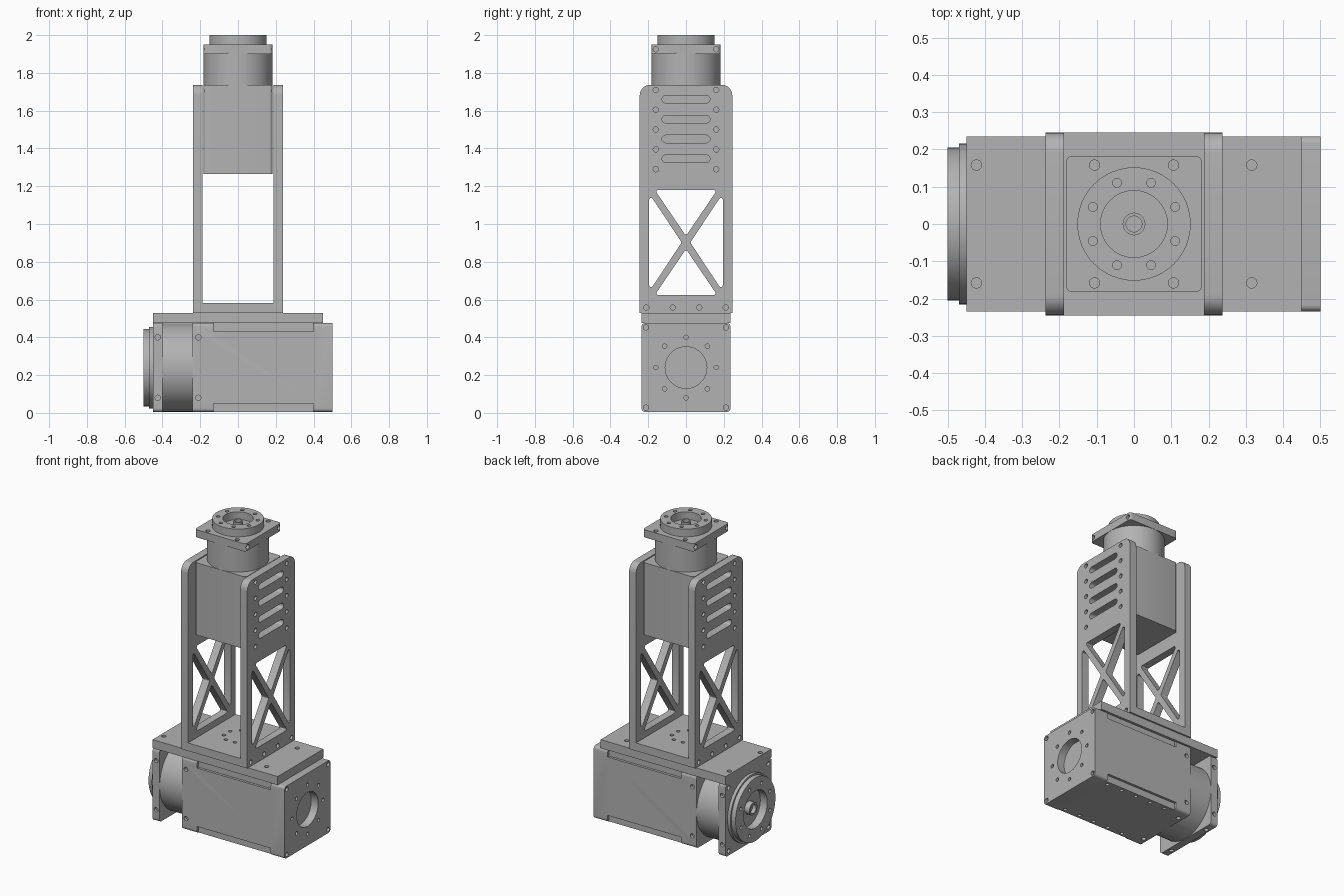
import bpy, bmesh
from math import cos, sin, pi
from mathutils import Matrix, Vector

old = bpy.data.objects.get("Cube")
if old:
    bpy.data.objects.remove(old)

metal = bpy.data.materials.new("machined_grey")
metal.use_nodes = True
GREY = (0.45, 0.45, 0.45, 1)
metal.diffuse_color = GREY
metal.node_tree.nodes["Principled BSDF"].inputs["Base Color"].default_value = GREY

# Extrusion frames: profile (u, v) pushed along the named axis
ALONG_Z = Matrix.Identity(4)
ALONG_X = Matrix(((0, 0, 1, 0), (1, 0, 0, 0), (0, 1, 0, 0), (0, 0, 0, 1)))
ALONG_Y = Matrix(((1, 0, 0, 0), (0, 0, 1, 0), (0, 1, 0, 0), (0, 0, 0, 1)))


def circle(r, cx=0, cy=0, n=14):
    return [(cx + r * cos(2 * pi * i / n), cy + r * sin(2 * pi * i / n)) for i in range(n)]


def rounded(points, r, steps=5):
    """Polygon with every corner replaced by a circular fillet."""
    pts, out = [Vector(p) for p in points], []
    for i, c in enumerate(pts):
        d0 = (pts[i - 1] - c).normalized()
        d1 = (pts[(i + 1) % len(pts)] - c).normalized()
        half = d0.angle(d1) / 2
        reach, w = r * cos(half) / sin(half), sin(half)
        a, b = c + d0 * reach, c + d1 * reach
        for k in range(steps + 1):
            t = k / steps
            f, g, h = (1 - t) ** 2, 2 * t * (1 - t) * w, t * t
            out.append(tuple((a * f + c * g + b * h) / (f + g + h)))
    return out


def rect(u0, u1, v0, v1, r=0.0):
    pts = [(u0, v0), (u1, v0), (u1, v1), (u0, v1)]
    return rounded(pts, r) if r else pts


def mesh_object(name, prisms, frame):
    bm = bmesh.new()
    for pts, a, b, axis in prisms:
        m = frame @ axis
        low = [bm.verts.new(m @ Vector((u, v, a))) for u, v in pts]
        top = [bm.verts.new(m @ Vector((u, v, b))) for u, v in pts]
        bm.faces.new(low[::-1])
        bm.faces.new(top)
        for i in range(len(pts)):
            j = (i + 1) % len(pts)
            bm.faces.new((low[i], low[j], top[j], top[i]))
    bmesh.ops.recalc_face_normals(bm, faces=bm.faces)
    mesh = bpy.data.meshes.new(name)
    bm.to_mesh(mesh)
    bm.free()
    ob = bpy.data.objects.new(name, mesh)
    bpy.context.collection.objects.link(ob)
    return ob


def part(name, prism, cuts=(), frame=ALONG_Z):
    """One extruded part with pockets and holes cut out of it."""
    ob = mesh_object(name, [prism], frame)
    ob.data.materials.append(metal)
    bpy.ops.object.select_all(action='DESELECT')
    bpy.context.view_layer.objects.active = ob
    ob.select_set(True)
    if cuts:
        tool = mesh_object(name + "_cutter", cuts, frame)
        tool.hide_render = True
        mod = ob.modifiers.new("holes", 'BOOLEAN')
        mod.operation, mod.solver, mod.object = 'DIFFERENCE', 'EXACT', tool
        bpy.ops.object.modifier_apply(modifier=mod.name)
        bpy.data.objects.remove(tool)
    bpy.ops.object.shade_smooth_by_angle(angle=pi / 6)
    return ob


SIDES = (-1, 1)
HOLE = 0.014


def side_holes(half, w, axes):
    """Blind screw holes in the flanks of a square block."""
    cuts = []
    for axis in axes:
        for s in SIDES:
            for q in SIDES:
                spot = (q * 0.16, w) if axis is not ALONG_Z else (0, 0)
                a, b = sorted((s * (half - 0.02), s * (half + 0.02)))
                cuts.append((circle(HOLE, *spot), a, b, axis))
    return cuts


def ring_holes(radius, a, b, turn=0.0):
    return [(circle(HOLE * 0.85, radius * cos(turn + i * pi / 4), radius * sin(turn + i * pi / 4)),
             a, b, ALONG_Z) for i in range(8)]


def actuator(name, frame, half, length, neck, steps, axes, body_cuts, flange_spots):
    """Square motor body, round neck, square flange and stepped output disc."""
    flange = length + neck
    face = flange + 0.05
    block = rect(-half, half, -half, half, 0.018)
    part(name + "_body", (block, 0, length, ALONG_Z),
         side_holes(half, length - 0.03, axes) + body_cuts, frame)
    part(name + "_neck", (circle(half - 0.001, n=64), length, flange, ALONG_Z), (), frame)
    part(name + "_flange", (block, flange, face, ALONG_Z),
         side_holes(half, flange + 0.025, axes)
         + [(circle(HOLE, u, v), face - 0.02, face + 0.02, ALONG_Z) for u, v in flange_spots], frame)
    # Output disc: bolt circle, central pocket and hollow hub
    base = face
    outer = steps[-1][0]
    for i, (radius, height) in enumerate(steps):
        top = face + height
        cuts = [(circle(outer * 0.59, n=48), base - 0.02, top + 0.02, ALONG_Z)]
        if i == len(steps) - 1:
            cuts += ring_holes(outer * 0.785, top - 0.02, top + 0.02, pi / 8)
        part(f"{name}_disc_{i + 1}", (circle(radius, n=64), base, top, ALONG_Z), cuts, frame)
        base = top
    part(name + "_hub", (circle(outer * 0.2, n=32), face, base - 0.015, ALONG_Z),
         [(circle(outer * 0.14, n=24), face + 0.01, base + 0.02, ALONG_Z)], frame)


# Lower actuator lies along the x axis, output towards -x
lower_frame = Matrix(((0, 0, -1, 0.5), (1, 0, 0, 0), (0, 1, 0, 0.24), (0, 0, 0, 1)))
lower_half = 0.235
lower_cuts = [(circle(0.11, n=48), -0.02, 0.05, ALONG_Z)] + ring_holes(0.16, -0.02, 0.02)
for s in SIDES:
    for q in SIDES:
        lower_cuts.append((circle(HOLE, s * 0.212, q * 0.212), -0.02, 0.02, ALONG_Z))
        u = sorted((s * 0.219, s * 0.26))
        v = sorted((q * 0.19, q * 0.26))
        lower_cuts.append((rect(*u, *v), 0.1, 0.63, ALONG_Z))
    # Row of screws under each long edge
    for i in range(5):
        lower_cuts.append((circle(HOLE * 0.8, s * 0.195, 0.13 + 0.11 * i), -0.26, -0.22, ALONG_Y))
corners = [(s * 0.205, q * 0.205) for s in SIDES for q in SIDES]
actuator("lower_actuator", lower_frame, lower_half, 0.74, 0.16,
         [(0.216, 0.02), (0.205, 0.05)], (ALONG_X, ALONG_Y), lower_cuts, corners)

# Upper actuator stands upright between the bracket cheeks
actuator("upper_actuator", Matrix.Translation((0, 0, 1.265)), 0.183, 0.47, 0.165,
         [(0.152, 0.05)], (ALONG_X,), [],
         [(s * 0.106, q * 0.158) for s in SIDES for q in SIDES])

# Mounting plate on top of the lower actuator
part("mounting_plate", (rect(-0.45, 0.45, -0.235, 0.235), 0.475, 0.53, ALONG_Z),
     [(circle(HOLE, x, s * 0.158), 0.5, 0.56, ALONG_Z) for x in (-0.423, 0.316) for s in SIDES])

# Bracket floor
part("bracket_floor", (rect(-0.19, 0.19, -0.245, 0.245), 0.53, 0.582, ALONG_Z),
     ring_holes(0.085, 0.56, 0.6, pi / 8))

# Bracket cheeks with cross-braced windows, cooling slots and screws
outline = [(-0.245, 0.53), (0.245, 0.53)]
arc = rounded([(-0.245, 0.53), (0.245, 0.53), (0.245, 1.737), (-0.245, 1.737)], 0.055, 8)
outline += arc[18:]
MID = 0.902
windows = []
for s in SIDES:
    windows.append([(-0.165, MID + s * 0.278), (0.165, MID + s * 0.278), (0, MID + s * 0.035)])
    windows.append([(s * 0.195, MID - 0.26), (s * 0.195, MID + 0.26), (s * 0.023, MID)])
for label, s in (("left", 1), ("right", -1)):
    a, b = sorted((s * 0.15, s * 0.28))
    cuts = [(rounded(w, 0.01, 4), a, b, ALONG_X) for w in windows]
    for i in range(4):
        z = 1.345 + 0.105 * i
        cuts.append((rect(-0.127, 0.127, z - 0.02, z + 0.02, 0.0199), a, b, ALONG_X))
    spots = [(q * 0.16, 1.29 + 0.105 * i) for q in SIDES for i in range(5)]
    spots += [(y, 0.558) for y in (-0.21, -0.07, 0.07, 0.21)]
    c, d = sorted((s * 0.215, s * 0.28))
    cuts += [(circle(HOLE, *p), c, d, ALONG_X) for p in spots]
    c, d = sorted((s * 0.188, s * 0.238))
    part(label + "_bracket_cheek", (outline, c, d, ALONG_X), cuts)
